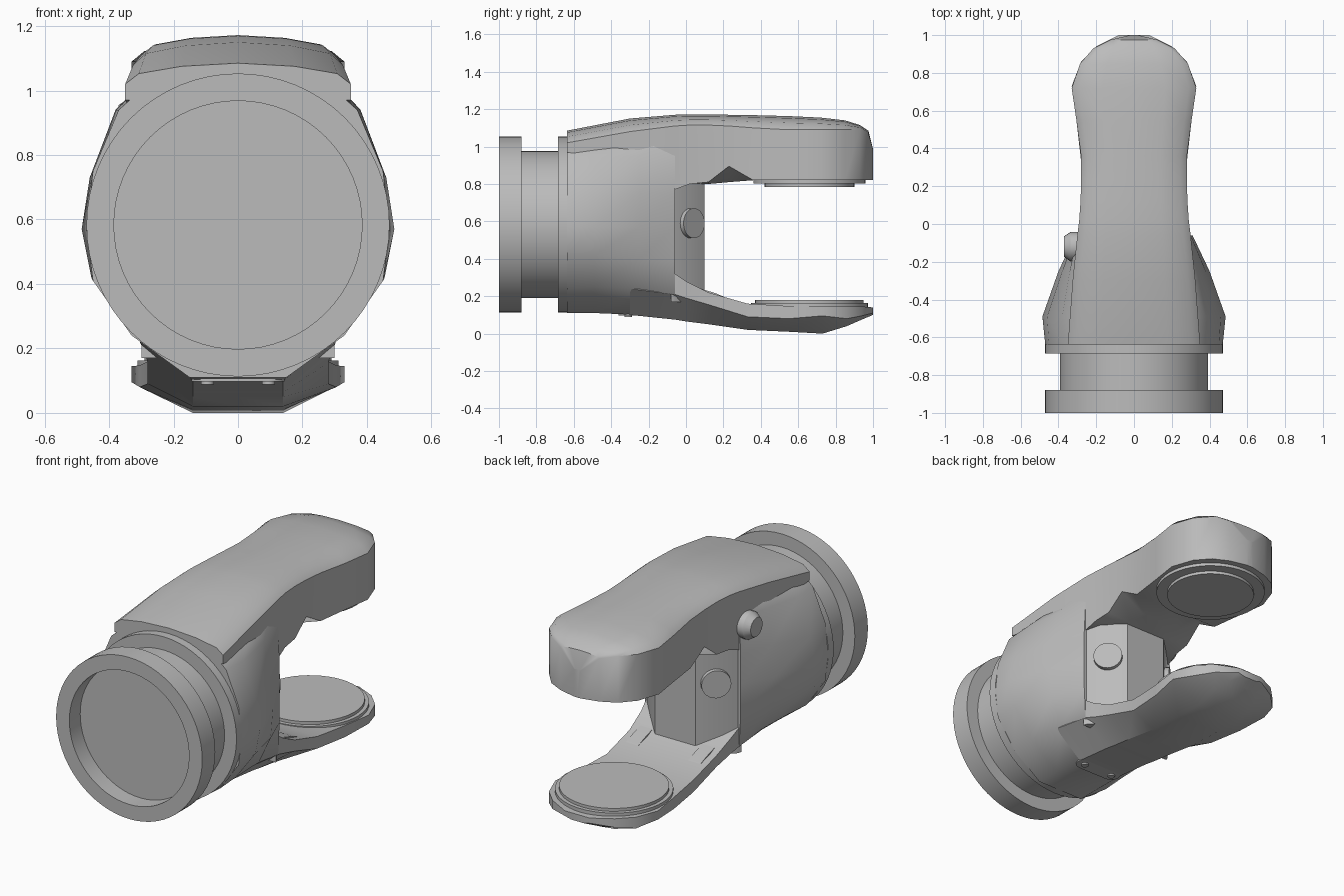
import bpy, bmesh, math
from mathutils import Vector

cube = bpy.data.objects.get("Cube")
if cube:
    bpy.data.objects.remove(cube)

grey = bpy.data.materials.new("plain grey")
grey.use_nodes = True
COLOUR = (0.5, 0.5, 0.5, 1)
grey.diffuse_color = COLOUR
grey.node_tree.nodes["Principled BSDF"].inputs["Base Color"].default_value = COLOUR


def finish(name, bm, angle=35):
    bmesh.ops.recalc_face_normals(bm, faces=bm.faces)
    mesh = bpy.data.meshes.new(name)
    bm.to_mesh(mesh)
    bm.free()
    mesh.materials.append(grey)
    obj = bpy.data.objects.new(name, mesh)
    bpy.context.collection.objects.link(obj)
    bpy.ops.object.select_all(action='DESELECT')
    obj.select_set(True)
    bpy.context.view_layer.objects.active = obj
    bpy.ops.object.shade_smooth_by_angle(angle=math.radians(angle))
    return obj


def loft(name, sections, angle=35):
    """Skin mirrored half outlines, listed bottom centre to top centre, along y."""
    bm = bmesh.new()
    rings = []
    for y, half in sections:
        full = half + [(-x, z) for x, z in half[-2:0:-1]]
        rings.append([bm.verts.new((x, y, z)) for x, z in full])
    n = len(rings[0])
    for a, b in zip(rings, rings[1:]):
        for i in range(n):
            j = (i + 1) % n
            bm.faces.new((a[i], a[j], b[j], b[i]))
    bm.faces.new(rings[0])
    bm.faces.new(rings[-1])
    return finish(name, bm, angle)


def lathe(name, profile, origin, axis, sides=48):
    """Spin (radius, distance) points about an axis; zero radii close the ends."""
    bm = bmesh.new()
    turn = Vector((0, 0, 1)).rotation_difference(Vector(axis))
    rings = []
    for r, d in profile:
        count = sides if r else 1
        rings.append([bm.verts.new(Vector(origin) + turn @ Vector((
            r * math.cos(math.tau * i / sides), r * math.sin(math.tau * i / sides), d)))
            for i in range(count)])
    for a, b in zip(rings, rings[1:]):
        for i in range(sides):
            j = (i + 1) % sides
            if len(a) == 1:
                bm.faces.new((a[0], b[i], b[j]))
            elif len(b) == 1:
                bm.faces.new((a[i], a[j], b[0]))
            else:
                bm.faces.new((a[i], a[j], b[j], b[i]))
    return finish(name, bm, 30)


# Round coupling with recessed front, neck groove and collar
lathe("coupling", [(0, .1), (.385, .1), (.385, 0), (.47, 0), (.47, .12), (.393, .12),
                   (.393, .315), (.47, .315), (.47, .365), (0, .365)],
      (0, -1, .583), (0, 1, 0), 64)

# Main housing, tapering from the collar to the fork
loft("housing", [
    (-.637, [(0, .11), (.15, .11), (.33, .24), (.45, .41), (.47, .57), (.45, .75), (.37, .94), (.28, 1.02), (0, 1.05)]),
    (-.49, [(0, .11), (.15, .11), (.33, .25), (.455, .42), (.485, .57), (.46, .73), (.38, .94), (.28, 1.04), (0, 1.08)]),
    (-.25, [(0, .1), (.14, .1), (.31, .24), (.385, .4), (.4, .57), (.38, .75), (.34, .95), (.27, 1.06), (0, 1.1)]),
    (-.06, [(0, .08), (.14, .08), (.3, .21), (.31, .4), (.31, .57), (.31, .75), (.3, .95), (.27, 1.08), (0, 1.1)]),
], 50)

# Inner web between the two jaws, with angled cheeks
loft("inner_web", [(y, [(0, .17), (w, .17), (w, .86), (0, .86)])
                   for y, w in [(-.08, .3), (-.055, .29), (.1, .13)]])


# Upper jaw and back ridge: y, half width, centre/side underside, edge and crown heights
def upper_section(y, w, zc, zs, ze, zt):
    return y, [(0, zc), (w * .45, zc), (w, zs), (w, ze),
               (w * .88, ze + (zt - ze) * .5), (w * .5, ze + (zt - ze) * .85), (0, zt)]


loft("upper_jaw", [upper_section(*s) for s in [
    (-.637, .35, .97, .97, 1.02, 1.085),
    (-.3, .325, .9, .92, 1.08, 1.15),
    (-.06, .3, .8, .77, 1.11, 1.17),
    (.02, .29, .8, .8, 1.115, 1.172),
    (.12, .283, .8, .81, 1.115, 1.172),
    (.23, .28, .81, .895, 1.11, 1.17),
    (.36, .28, .82, .82, 1.1, 1.168),
    (.55, .305, .82, .82, 1.09, 1.163),
    (.72, .33, .82, .82, 1.09, 1.155),
    (.85, .285, .82, .82, 1.09, 1.14),
    (.93, .215, .82, .82, 1.09, 1.115),
    (.975, .125, .82, .82, 1.07, 1.085),
    (1, .02, .82, .82, .98, .985),
]], 40)


# Lower jaw: y, half width, keel, crease and top heights
def lower_section(y, w, zb, zm, zt):
    return y, [(0, zb), (min(.14, w * .5), zb), (w, zm), (w, zt), (0, zt)]


loft("lower_jaw", [lower_section(*s) for s in [
    (-.3, .31, .1, .24, .35),
    (-.06, .3, .075, .21, .32),
    (.0, .29, .065, .19, .28),
    (.12, .28, .05, .155, .22),
    (.33, .28, .02, .09, .16),
    (.55, .305, .01, .08, .147),
    (.73, .33, 0, .095, .145),
    (.86, .28, .04, .08, .145),
    (.94, .2, .075, .095, .145),
    (1, .08, .1, .11, .14),
]], 30)

# Stepped round pads on the facing sides of the jaws
lathe("lower_pad", [(0, -.02), (.312, -.02), (.312, .018), (.29, .018), (.29, .035), (0, .035)],
      (0, .66, .145), (0, 0, 1))
lathe("upper_pad", [(0, -.02), (.3, -.02), (.3, .018), (.24, .018), (.24, .035), (0, .035)],
      (0, .66, .82), (0, 0, -1))

# Round buttons on the web cheeks, and small gussets at the jaw root
for side, label in ((1, "left"), (-1, "right")):
    lathe(label + "_web_button", [(0, -.03), (.08, -.03), (.08, .03), (0, .03)],
          (side * .205, .022, .59), (side, 1, 0), 24)
    bm = bmesh.new()
    ends = [[bm.verts.new((side * x, y, z)) for y, z in
             ((.05, .15), (.05, .25), (.16, .215), (.28, .165), (.28, .15))]
            for x in (.16, .24)]
    for i in range(5):
        j = (i + 1) % 5
        bm.faces.new((ends[0][i], ends[0][j], ends[1][j], ends[1][i]))
    bm.faces.new(ends[0])
    bm.faces.new(ends[1])
    finish(label + "_gusset", bm)

# Tapered knob on the right flank
lathe("side_knob", [(0, -.1), (.078, -.1), (.078, .035), (.055, .07), (0, .07)],
      (-.3, -.12, .9), (-1, 0, 0), 24)

# Rounded plate with two pins under the housing
bm = bmesh.new()
outline = []
for side, start in ((1, -90), (-1, 90)):
    for k in range(9):
        a = math.radians(start + k * 22.5)
        outline.append((side * .095 + .05 * math.cos(a), -.31 + .05 * math.sin(a)))
low = [bm.verts.new((x, y, .097)) for x, y in outline]
high = [bm.verts.new((x, y, .12)) for x, y in outline]
for i in range(len(low)):
    j = (i + 1) % len(low)
    bm.faces.new((low[i], low[j], high[j], high[i]))
bm.faces.new(low)
bm.faces.new(high)
finish("under_plate", bm)
for side, label in ((1, "left"), (-1, "right")):
    lathe(label + "_plate_pin", [(0, 0), (.02, 0), (.02, .012), (0, .012)],
          (side * .095, -.31, .1), (0, 0, -1), 16)
